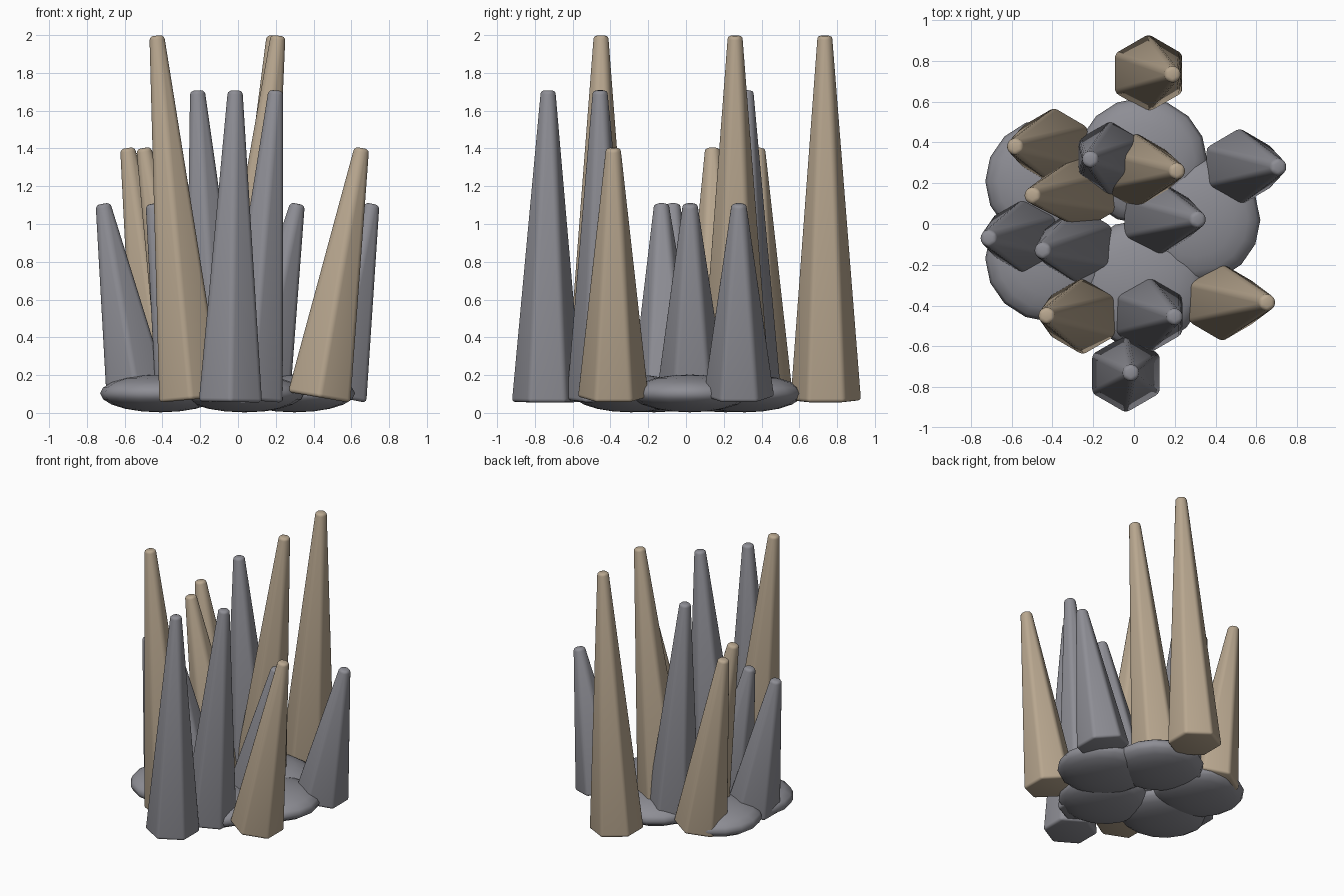
import bpy, bmesh, math
from mathutils import Matrix, Vector

if "Cube" in bpy.data.objects:
    bpy.data.objects.remove(bpy.data.objects["Cube"])


def material(name, rgb):
    m = bpy.data.materials.new(name)
    m.diffuse_color = (*rgb, 1)
    m.use_nodes = True
    m.node_tree.nodes["Principled BSDF"].inputs["Base Color"].default_value = m.diffuse_color
    return m


TAN = material("tan_stone", (0.48, 0.385, 0.275))
GRAY = material("gray_stone", (0.27, 0.27, 0.30))


def add_object(name, bm, mat):
    me = bpy.data.meshes.new(name)
    bm.to_mesh(me)
    bm.free()
    me.materials.append(mat)
    ob = bpy.data.objects.new(name, me)
    bpy.context.collection.objects.link(ob)
    return ob


def spike(name, mat, base, tip, height):
    """Tapered hexagonal column with softened edges, leaning from base to tip."""
    dx, dy = tip[0] - base[0], tip[1] - base[1]
    lean = math.atan2(abs(dx), height - 0.06)
    foot = Vector((base[0], base[1], 0.055 + 0.165 * math.sin(lean)))
    axis = Vector((tip[0], tip[1], height - 0.003)) - foot
    bm = bmesh.new()
    rings = []
    for r, z in ((0.193, 0), (0.045, axis.length)):
        rings.append([bm.verts.new((r * math.cos(a), r * math.sin(a), z))
                      for a in (math.radians(90 + 60 * k) for k in range(6))])
    low, top = rings
    bm.faces.new(low[::-1])
    bm.faces.new(top)
    for k in range(6):
        n = (k + 1) % 6
        bm.faces.new((low[k], low[n], top[n], top[k]))
    # round every edge so the tip becomes nearly circular
    bmesh.ops.bevel(bm, geom=bm.edges[:], offset=0.02, segments=3,
                    profile=0.5, affect='EDGES', clamp_overlap=True)
    for f in bm.faces:
        f.smooth = True
    tilt = (Matrix.Rotation(math.atan2(axis.x, axis.z), 4, 'Y')
            @ Matrix.Rotation(-math.atan2(axis.y, axis.z), 4, 'X'))
    bm.transform(Matrix.Translation(foot) @ tilt)
    add_object(name, bm, mat)


# flattened boulders forming the ground cluster
for i, (x, y) in enumerate(((0.30, 0.02), (0.04, 0.31), (-0.41, 0.21),
                            (-0.41, -0.17), (0.03, -0.29))):
    bm = bmesh.new()
    bmesh.ops.create_uvsphere(bm, u_segments=16, v_segments=10, radius=1)
    for f in bm.faces:
        f.smooth = True
    bm.transform(Matrix.Translation((x, y, 0.103))
                 @ Matrix.Diagonal((0.32, 0.31, 0.1, 1)))
    add_object(f"base_rock_{i + 1}", bm, GRAY)

# tan spikes: base, tip, height
for i, s in enumerate((
        ((0.07, 0.74), (0.19, 0.735), 2.0),
        ((-0.25, -0.45), (-0.43, -0.45), 2.0),
        ((0.0, 0.262), (0.212, 0.26), 2.0),
        ((0.43, -0.385), (0.655, -0.385), 1.405),
        ((-0.25, 0.16), (-0.50, 0.14), 1.405),
        ((-0.39, 0.38), (-0.585, 0.38), 1.405))):
    spike(f"tan_spike_{i + 1}", TAN, *s)

# gray spikes: base, tip, height
for i, s in enumerate((
        ((-0.04, -0.735), (-0.015, -0.73), 1.71),
        ((0.07, -0.445), (0.20, -0.455), 1.71),
        ((-0.11, 0.32), (-0.215, 0.318), 1.71),
        ((0.515, 0.28), (0.71, 0.28), 1.11),
        ((0.11, 0.03), (0.315, 0.022), 1.11),
        ((-0.27, -0.105), (-0.45, -0.13), 1.11),
        ((-0.53, -0.06), (-0.715, -0.07), 1.11))):
    spike(f"gray_spike_{i + 1}", GRAY, *s)
